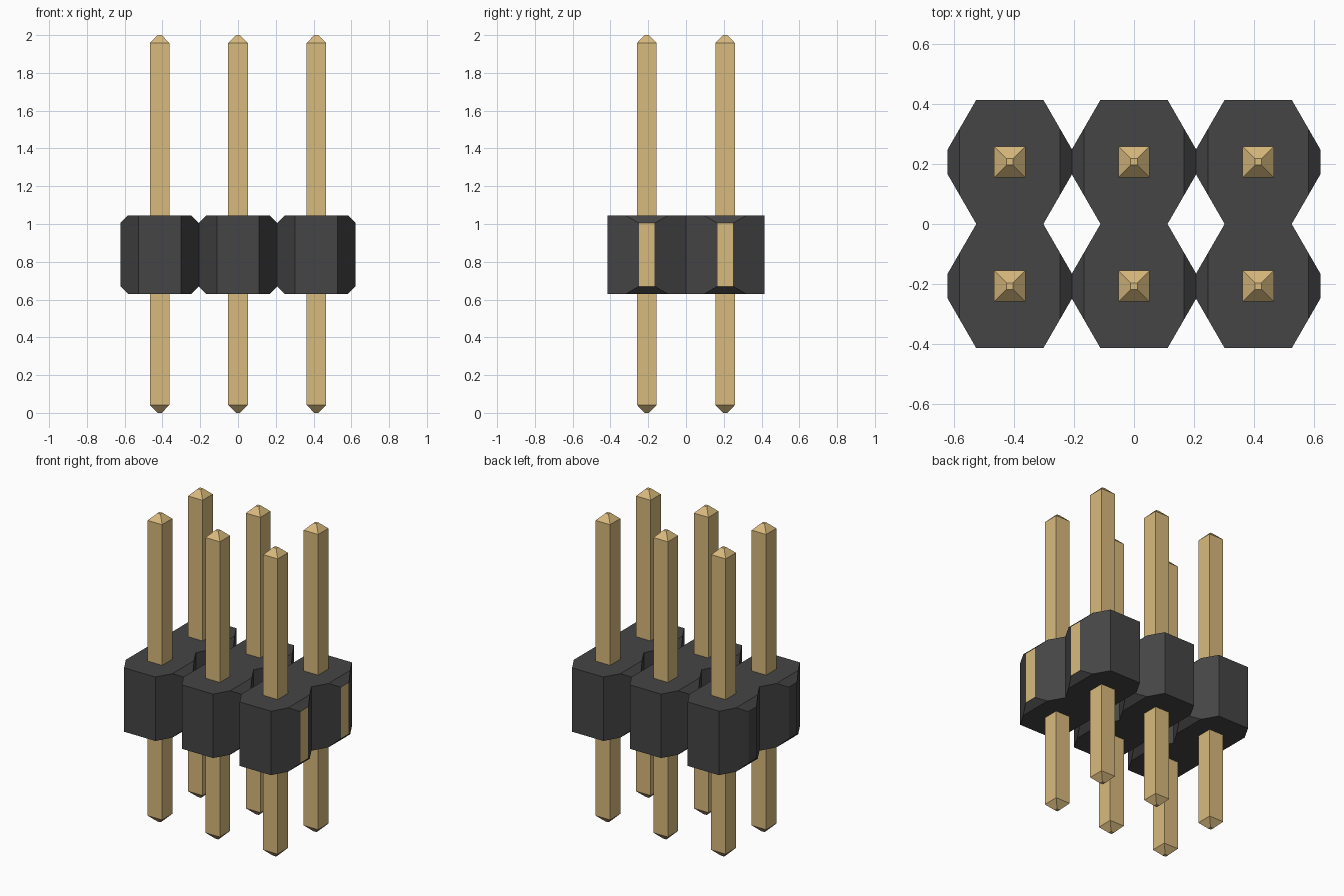
import bpy, bmesh
from mathutils import Vector

cube = bpy.data.objects.get("Cube")
if cube:
    bpy.data.objects.remove(cube, do_unlink=True)

PITCH = 0.415
HALF = PITCH / 2
Z0, Z1 = 0.63, 1.045      # housing bottom and top
CHAMFER = 0.04


def material(name, rgb):
    m = bpy.data.materials.new(name)
    m.use_nodes = True
    m.diffuse_color = (*rgb, 1)
    m.node_tree.nodes["Principled BSDF"].inputs["Base Color"].default_value = (*rgb, 1)
    return m


black = material("black plastic", (0.06, 0.06, 0.06))
gold = material("gold", (0.69, 0.49, 0.205))


def finish(bm, name, mats):
    bmesh.ops.recalc_face_normals(bm, faces=bm.faces)
    mesh = bpy.data.meshes.new(name)
    bm.to_mesh(mesh)
    bm.free()
    for m in mats:
        mesh.materials.append(m)
    return mesh


def housing_mesh(name, gold_end):
    """Eight-sided prism with its left and right ends chamfered."""
    bm = bmesh.new()
    w, e = 0.112, 0.042
    plan = [(w, -HALF), (HALF, -e), (HALF, e), (w, HALF),
            (-w, HALF), (-HALF, e), (-HALF, -e), (-w, -HALF)]
    base = bm.faces.new([bm.verts.new((x, y, Z0)) for x, y in plan])
    ext = bmesh.ops.extrude_face_region(bm, geom=[base])
    top = [v for v in ext["geom"] if isinstance(v, bmesh.types.BMVert)]
    bmesh.ops.translate(bm, verts=top, vec=(0, 0, Z1 - Z0))
    # Cut the four chamfers and cap them
    for sx in (-1, 1):
        for z, sz in ((Z0, -1), (Z1, 1)):
            cut = bmesh.ops.bisect_plane(
                bm, geom=bm.verts[:] + bm.edges[:] + bm.faces[:],
                plane_co=(sx * HALF, 0, z - sz * CHAMFER),
                plane_no=(sx, 0, sz), clear_outer=True, dist=1e-5)
            bmesh.ops.holes_fill(bm, edges=[g for g in bm.edges if g.is_boundary], sides=0)
    bmesh.ops.recalc_face_normals(bm, faces=bm.faces)
    # Gold end plate on the outer left face
    if gold_end:
        for f in bm.faces:
            if f.normal.dot(Vector((1, 0, 0))) > 0.99:
                f.material_index = 1
    return finish(bm, name, [black, gold])


def pin_mesh():
    """Square pin with a blunt taper at both ends."""
    bm = bmesh.new()
    rings = []
    for z, h in ((0, 0.011), (0.042, 0.052), (1.958, 0.052), (2, 0.011)):
        rings.append([bm.verts.new((sx * h, sy * h, z))
                      for sx, sy in ((-1, -1), (1, -1), (1, 1), (-1, 1))])
    for a, b in zip(rings, rings[1:]):
        for i in range(4):
            j = (i + 1) % 4
            bm.faces.new((a[i], a[j], b[j], b[i]))
    bm.faces.new(rings[0])
    bm.faces.new(rings[-1])
    return finish(bm, "pin", [gold])


def place(name, mesh, x, y):
    ob = bpy.data.objects.new(name, mesh)
    ob.location = (x, y, 0)
    bpy.context.collection.objects.link(ob)


# Three columns by two rows of housing cells and pins
plain_cell = housing_mesh("housing_cell", False)
end_cell = housing_mesh("housing_end_cell", True)
pin = pin_mesh()
for col, side in ((-1, "right"), (0, "middle"), (1, "left")):
    for row, depth in ((-1, "front"), (1, "back")):
        x, y = col * PITCH, row * HALF
        place(f"housing_{depth}_{side}", end_cell if col == 1 else plain_cell, x, y)
        place(f"pin_{depth}_{side}", pin, x, y)
